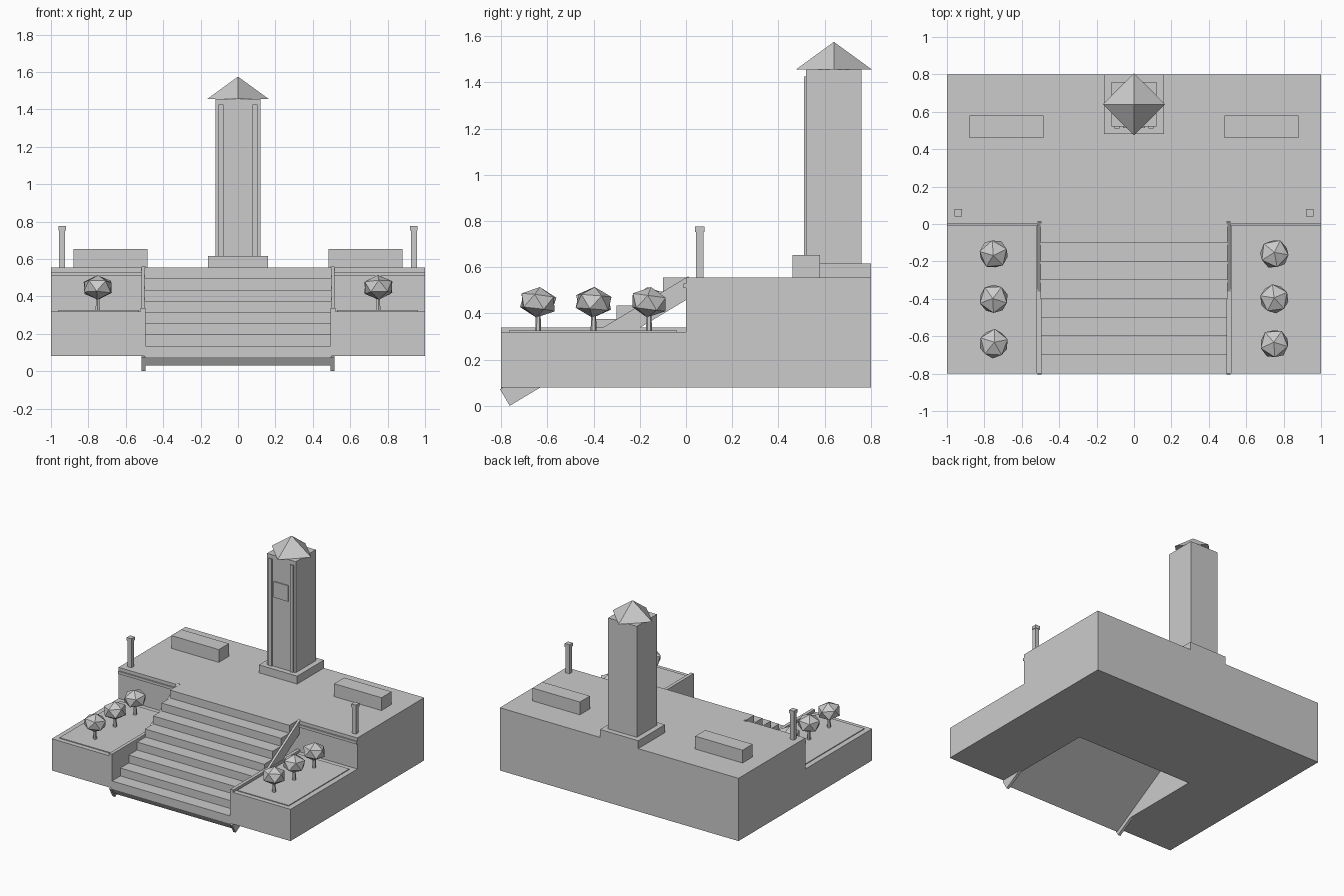
import bpy
import bmesh
import math

cube = bpy.data.objects.get("Cube")
if cube:
    bpy.data.objects.remove(cube, do_unlink=True)

stone = bpy.data.materials.new("light_grey_stone")
stone.use_nodes = True
grey = (0.6, 0.6, 0.6, 1)
stone.diffuse_color = grey
stone.node_tree.nodes["Principled BSDF"].inputs["Base Color"].default_value = grey


def finish(name, bm):
    bmesh.ops.recalc_face_normals(bm, faces=bm.faces)
    mesh = bpy.data.meshes.new(name)
    bm.to_mesh(mesh)
    bm.free()
    mesh.materials.append(stone)
    obj = bpy.data.objects.new(name, mesh)
    bpy.context.collection.objects.link(obj)
    return obj


def box(name, x, y, z):
    """Box from (min, max) ranges on each axis."""
    bm = bmesh.new()
    bmesh.ops.create_cube(bm, size=1)
    for v in bm.verts:
        for i, (low, high) in enumerate((x, y, z)):
            v.co[i] = high if v.co[i] > 0 else low
    return finish(name, bm)


def extrude_x(name, profile, x0, x1):
    """Extrude a closed (y, z) outline along x."""
    bm = bmesh.new()
    face = bm.faces.new([bm.verts.new((x0, y, z)) for y, z in profile])
    moved = bmesh.ops.extrude_face_region(bm, geom=[face])["geom"]
    verts = [g for g in moved if isinstance(g, bmesh.types.BMVert)]
    bmesh.ops.translate(bm, verts=verts, vec=(x1 - x0, 0, 0))
    return finish(name, bm)


def cone(name, sides, r1, r2, z0, z1, x, y, turn=0):
    bm = bmesh.new()
    bmesh.ops.create_cone(bm, cap_ends=True, segments=sides,
                          radius1=r1, radius2=r2, depth=z1 - z0)
    obj = finish(name, bm)
    obj.location = (x, y, (z0 + z1) / 2)
    obj.rotation_euler.z = turn
    return obj


def both(x0, x1, side):
    """Mirror an x range to the chosen side."""
    return tuple(sorted((x0 * side, x1 * side)))


GROUND, TERRACE, PLAZA = 0.08, 0.32, 0.555

# Upper plaza
box("plaza", (-1, 1), (0, 0.8), (GROUND, PLAZA))

# Stairs with a sloped underside
outline = [(0, 0.49), (-0.773, 0.03), (-0.8, 0.075)]
for i in range(8):
    top = 0.135 + 0.06 * i
    outline += [(-0.8 + 0.1 * i, top), (-0.7 + 0.1 * i, top)]
extrude_x("stairs", outline, -0.5, 0.5)

# Parts found on each side
for side, label in ((1, "left"), (-1, "right")):
    box(label + "_terrace", both(0.5, 1, side), (-0.8, 0), (GROUND, TERRACE))
    box(label + "_garden_bed", both(0.53, 0.96, side), (-0.765, -0.04),
        (TERRACE, 0.326))
    box(label + "_stair_kerb", both(0.495, 0.52, side), (-0.8, 0),
        (GROUND, 0.338))
    box(label + "_ledge", both(0.51, 1, side), (-0.01, 0), (0.51, 0.53))
    rail = [(-0.805, 0.072), (-0.763, 0), (0.05, 0.488), (0.01, 0.561)]
    extrude_x(label + "_stair_rail", rail, *both(0.495, 0.516, side))
    box(label + "_planter", both(0.483, 0.88, side), (0.46, 0.58),
        (PLAZA, 0.652))
    box(label + "_lamp_post", both(0.924, 0.956, side), (0.044, 0.076),
        (PLAZA, 0.755))
    box(label + "_lamp_cap", both(0.92, 0.96, side), (0.04, 0.08),
        (0.752, 0.777))

    # Row of low-poly trees
    for n, y in enumerate((-0.64, -0.4, -0.16)):
        cone(f"{label}_trunk_{n + 1}", 6, 0.013, 0.01, TERRACE, 0.42,
             side * 0.75, y)
        bm = bmesh.new()
        bmesh.ops.create_icosphere(bm, subdivisions=1, radius=0.085)
        crown = finish(f"{label}_crown_{n + 1}", bm)
        crown.location = (side * 0.75, y, 0.448)
        crown.scale.z = 0.78
        crown.rotation_euler = (0.1 * (n - 1), 0.08 * side, 0.7 * n + side)

# Tower
box("tower_plinth", (-0.16, 0.16), (0.48, 0.8), (PLAZA, 0.615))
box("tower_shaft", (-0.12, 0.12), (0.52, 0.76), (0.615, 1.455))
for side, label in ((1, "left"), (-1, "right")):
    box(label + "_tower_strip", both(0.077, 0.103, side), (0.511, 0.52),
        (0.615, 1.425))
box("tower_panel", (-0.06, 0.06), (0.512, 0.52), (1.14, 1.26))
cone("tower_roof", 4, 0.165, 0, 1.455, 1.575, 0, 0.64)
